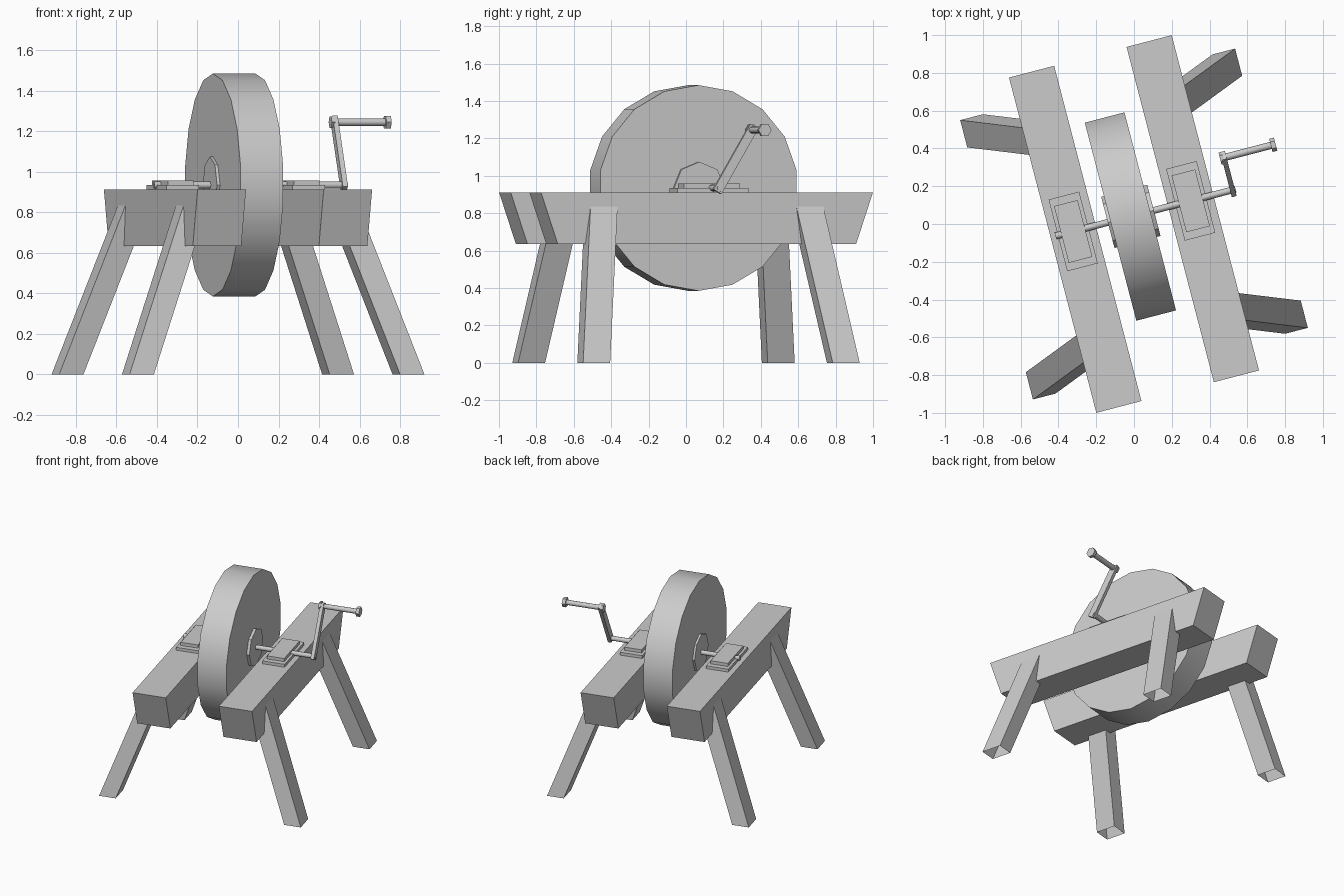
import bpy
from math import sin, cos, pi, radians
from mathutils import Matrix, Vector

if "Cube" in bpy.data.objects:
    bpy.data.objects.remove(bpy.data.objects["Cube"])

TURN = Matrix.Rotation(radians(14.6), 4, 'Z')   # whole model stands turned on z


def loft(name, a, b, cap_a=True, cap_b=True, smooth=False):
    """Solid between two matching rings of points."""
    n = len(a)
    faces = [(i, (i + 1) % n, n + (i + 1) % n, n + i) for i in range(n)]
    if cap_a:
        faces.append(tuple(reversed(range(n))))
    if cap_b:
        faces.append(tuple(range(n, 2 * n)))
    me = bpy.data.meshes.new(name)
    me.from_pydata([TURN @ Vector(p) for p in list(a) + list(b)], [], faces)
    ob = bpy.data.objects.new(name, me)
    bpy.context.collection.objects.link(ob)
    if smooth:
        bpy.ops.object.select_all(action='DESELECT')
        ob.select_set(True)
        bpy.context.view_layer.objects.active = ob
        bpy.ops.object.shade_smooth_by_angle(angle=radians(46))
    return ob


def rect(x0, x1, y0, y1, z):
    # counter-clockwise seen from above
    x0, x1 = sorted((x0, x1))
    y0, y1 = sorted((y0, y1))
    return [(x0, y0, z), (x1, y0, z), (x1, y1, z), (x0, y1, z)]


def disc(name, x0, x1, y, z, r, n, start=0.0, smooth=True):
    """Round part lying along x, first corner at angle start from the top."""
    def ring(x):
        return [(x, y - r * sin(start + 2 * pi * i / n), z + r * cos(start + 2 * pi * i / n))
                for i in range(n)]
    return loft(name, ring(x0), ring(x1), smooth=smooth)


AY, AZ = 0.043, 0.935    # axle position

for s, side in ((-1, "left"), (1, "right")):
    # beam with undercut ends
    loft(side + "_beam", rect(s * 0.198, s * 0.445, -0.824, 0.824, 0.635),
         rect(s * 0.198, s * 0.445, -0.917, 0.917, 0.912))
    # stepped bearing block
    loft(side + "_bearing_plate", rect(s * 0.238, s * 0.405, AY - 0.196, AY + 0.196, 0.905),
         rect(s * 0.238, s * 0.405, AY - 0.196, AY + 0.196, 0.934))
    loft(side + "_bearing_cap", rect(s * 0.257, s * 0.386, AY - 0.155, AY + 0.155, 0.93),
         rect(s * 0.257, s * 0.386, AY - 0.155, AY + 0.155, 0.958))
    # splayed legs, open underneath
    for t, end in ((-1, "front"), (1, "rear")):
        h, du, dv = 0.835, 0.307, 0.121
        loft(f"{end}_{side}_leg",
             rect(s * 0.628, s * 0.752, t * 0.615, t * 0.764, 0),
             rect(s * (0.628 - du), s * (0.752 - du), t * (0.615 - dv), t * (0.764 - dv), h),
             cap_a=False)

# grinding wheel, hub and axle
disc("wheel", -0.117, 0.1, AY, AZ, 0.55, 18)
disc("hub", -0.132, 0.12, AY, AZ, 0.14, 8, smooth=False)
disc("axle", -0.418, 0.567, AY, AZ, 0.018, 8)

# crank arm
p0, p1 = Vector((0, 0.028, 0.915)), Vector((0, 0.232, 1.265))
d = (p1 - p0).normalized()
w = Vector((0, d.z, -d.y)) * 0.025
outline = [p0 - w, p0 + w, p1 + w, p1 - w]
loft("crank_arm", [p + Vector((0.537, 0, 0)) for p in outline],
     [p + Vector((0.563, 0, 0)) for p in outline])

# handle with end knobs
HY, HZ = 0.22, 1.245
disc("handle", 0.53, 0.815, HY, HZ, 0.019, 8)
disc("handle_pin", 0.528, 0.545, HY, HZ, 0.033, 6, pi / 6, False)
disc("handle_knob", 0.806, 0.832, HY, HZ, 0.036, 6, pi / 6, False)
